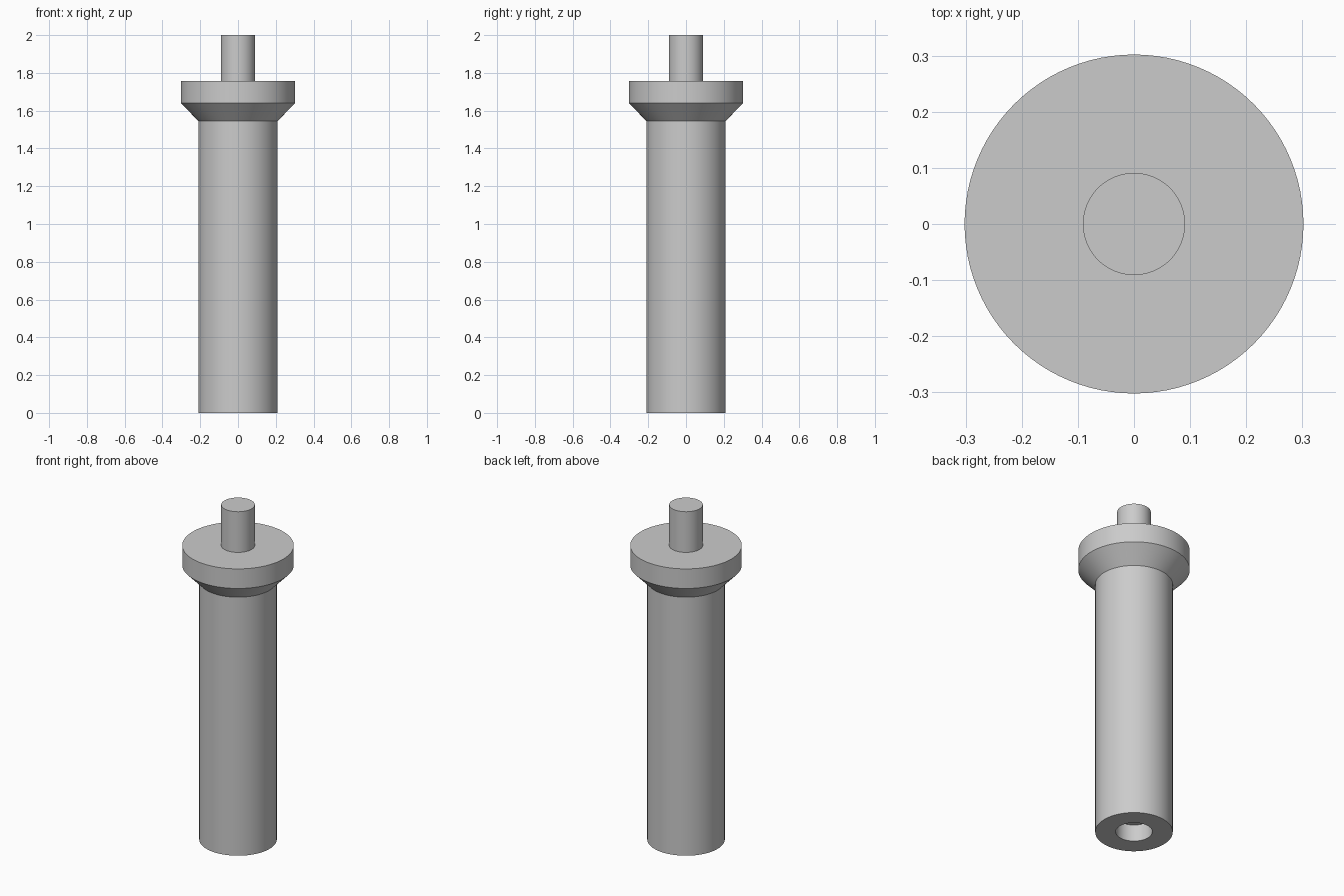
import bpy
import bmesh
import math
from mathutils import Vector

SEGMENTS = 96

cube = bpy.data.objects.get("Cube")
if cube:
    bpy.data.objects.remove(cube, do_unlink=True)

# Single plain grey finish
grey = bpy.data.materials.new("plain_grey")
grey.use_nodes = True
colour = (0.6, 0.6, 0.6, 1.0)
grey.diffuse_color = colour
grey.node_tree.nodes["Principled BSDF"].inputs["Base Color"].default_value = colour


def lathe(name, profile):
    """Turn a (radius, height) profile, listed bottom to top, about z."""
    bm = bmesh.new()
    verts = [bm.verts.new((r, 0, z)) for r, z in profile]
    edges = [bm.edges.new(pair) for pair in zip(verts, verts[1:])]
    bmesh.ops.spin(bm, geom=verts + edges, cent=Vector(), axis=Vector((0, 0, 1)),
                   angle=math.tau, steps=SEGMENTS, use_duplicate=False)
    bmesh.ops.remove_doubles(bm, verts=bm.verts, dist=0.0001)
    bmesh.ops.recalc_face_normals(bm, faces=bm.faces)
    # The outermost wall must face away from the axis
    wall = max(bm.faces, key=lambda f: f.calc_center_median().xy.length)
    if wall.normal.xy.dot(wall.calc_center_median().xy) < 0:
        bmesh.ops.reverse_faces(bm, faces=bm.faces)
    mesh = bpy.data.meshes.new(name)
    bm.to_mesh(mesh)
    bm.free()
    mesh.materials.append(grey)
    obj = bpy.data.objects.new(name, mesh)
    bpy.context.collection.objects.link(obj)
    bpy.ops.object.select_all(action="DESELECT")
    obj.select_set(True)
    bpy.context.view_layer.objects.active = obj
    bpy.ops.object.shade_smooth_by_angle(angle=math.radians(30))
    return obj


body_r, collar_r, pin_r, socket_r = 0.21, 0.302, 0.091, 0.099
body_top, taper_top, collar_top, pin_top = 1.545, 1.64, 1.757, 2.0
socket_depth = 0.1

# Barrel with a shallow blind socket in its base
lathe("barrel", [(0, socket_depth), (socket_r, socket_depth), (socket_r, 0),
                 (body_r, 0), (body_r, body_top)])

# Collar flaring out from the barrel
lathe("collar", [(body_r, body_top), (collar_r, taper_top),
                 (collar_r, collar_top), (pin_r, collar_top)])

# Pin on top
lathe("pin", [(pin_r, collar_top), (pin_r, pin_top), (0, pin_top)])
